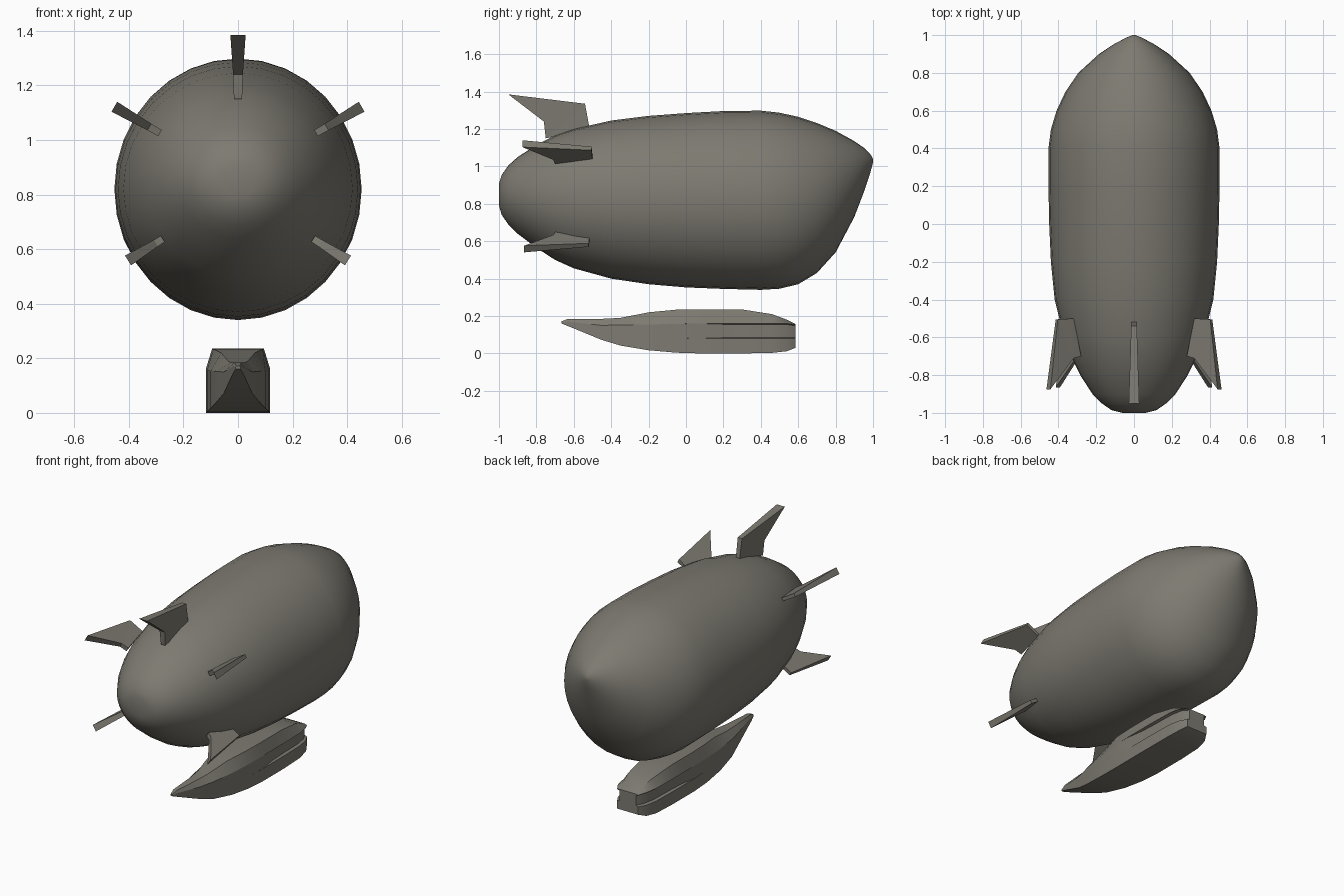
import bpy, bmesh, math
from mathutils import Vector

if "Cube" in bpy.data.objects:
    bpy.data.objects.remove(bpy.data.objects["Cube"])

mat = bpy.data.materials.new("warm grey")
mat.diffuse_color = (0.205, 0.195, 0.165, 1)
mat.use_nodes = True
mat.node_tree.nodes["Principled BSDF"].inputs["Base Color"].default_value = mat.diffuse_color


def finish(name, bm, angle=None):
    bmesh.ops.recalc_face_normals(bm, faces=bm.faces)
    me = bpy.data.meshes.new(name)
    bm.to_mesh(me)
    bm.free()
    ob = bpy.data.objects.new(name, me)
    bpy.context.collection.objects.link(ob)
    me.materials.append(mat)
    if angle:
        bpy.ops.object.select_all(action='DESELECT')
        ob.select_set(True)
        bpy.context.view_layer.objects.active = ob
        bpy.ops.object.shade_smooth_by_angle(angle=math.radians(angle))
    return ob


def loft(name, rings, angle):
    bm = bmesh.new()
    loops = [[bm.verts.new(p) for p in r] for r in rings]
    n = len(loops[0])
    for a, b in zip(loops, loops[1:]):
        for i in range(n):
            j = (i + 1) % n
            bm.faces.new((a[i], a[j], b[j], b[i]))
    bm.faces.new(loops[0])
    bm.faces.new(loops[-1])
    return finish(name, bm, angle)


# gas envelope: y, half width, bottom z, top z
hull = [(-1, .06, .79, .91), (-.985, .12, .74, .955), (-.95, .17, .69, 1.005),
        (-.9, .22, .64, 1.05), (-.8, .285, .565, 1.115), (-.7, .333, .5, 1.165),
        (-.6, .37, .455, 1.2), (-.4, .42, .4, 1.245), (-.2, .44, .37, 1.27),
        (0, .449, .353, 1.285), (.2, .453, .345, 1.296), (.4, .453, .34, 1.298),
        (.5, .44, .346, 1.287), (.6, .41, .37, 1.265), (.7, .363, .43, 1.232),
        (.8, .295, .54, 1.19), (.9, .185, .73, 1.135), (.95, .11, .86, 1.1),
        (.985, .045, .965, 1.067), (1, .008, 1.02, 1.04)]
rings = []
for y, w, lo, hi in hull:
    c, h = (lo + hi) / 2, (hi - lo) / 2
    rings.append([(w * math.cos(t), y, c + h * math.sin(t))
                  for t in (math.tau * i / 32 for i in range(32))])
loft("gas_envelope", rings, 60)


# fins: wedge plates, outline points are (y, radius, half thickness)
def fin(name, angle, z0, outline):
    d = Vector((math.cos(angle), 0, math.sin(angle)))
    n = Vector((-math.sin(angle), 0, math.cos(angle)))
    base = Vector((0, 0, z0))
    bm = bmesh.new()
    sides = [[bm.verts.new(base + d * r + n * t * s + Vector((0, y, 0)))
              for y, r, t in outline] for s in (-1, 1)]
    for s in sides:
        bm.faces.new(s)
    k = len(outline)
    for i in range(k):
        j = (i + 1) % k
        bm.faces.new((sides[0][i], sides[0][j], sides[1][j], sides[1][i]))
    bmesh.ops.triangulate(bm, faces=[f for f in bm.faces if len(f.verts) > 4])
    return finish(name, bm)


fin("top_fin", math.pi / 2, 0, [(-.95, 1.385, .028), (-.54, 1.335, .015),
    (-.515, 1.2, .013), (-.75, 1.15, .015), (-.76, 1.24, .018)])
upper = [(-.875, .523, .021), (-.505, .472, .011), (-.5, .375, .01),
         (-.7, .33, .013), (-.71, .375, .014)]
lower = [(-.865, .475, .021), (-.52, .435, .011), (-.515, .355, .01),
         (-.7, .325, .013), (-.71, .355, .014)]
for side, flip in (("right", False), ("left", True)):
    a, b = math.radians(30), math.radians(-32)
    fin("upper_fin_" + side, math.pi - a if flip else a, .86, upper)
    fin("lower_fin_" + side, math.pi - b if flip else b, .81, lower)

# gondola: y, half width, roof half width, window recess, four heights
stations = [(-.665, .009, .006, 0, .16, .163, .167, .172),
            (-.63, .018, .012, 0, .146, .158, .17, .185),
            (-.45, .052, .026, 0, .072, .115, .15, .185),
            (-.35, .077, .036, 0, .042, .1, .152, .19),
            (-.2, .1, .062, 0, .017, .09, .155, .22),
            (-.05, .113, .09, 0, .004, .082, .158, .234),
            (.08, .118, .095, .001, 0, .08, .16, .235),
            (.2, .118, .095, .014, 0, .08, .16, .235),
            (.3, .118, .095, .018, 0, .08, .16, .235),
            (.46, .114, .08, .018, .003, .08, .16, .21),
            (.54, .1, .065, .018, .012, .08, .16, .18),
            (.585, .074, .055, .016, .03, .08, .153, .157)]
rings = []
for y, w, wt, r, z0, z1, z2, z3 in stations:
    e = r * .3
    half = [(w, z0), (w, z1), (w - r, z1 + e), (w - r, z2 - e), (w, z2), (wt, z3)]
    rings.append([(x, y, z) for x, z in half] +
                 [(-x, y, z) for x, z in reversed(half)])
loft("gondola", rings, 25)
